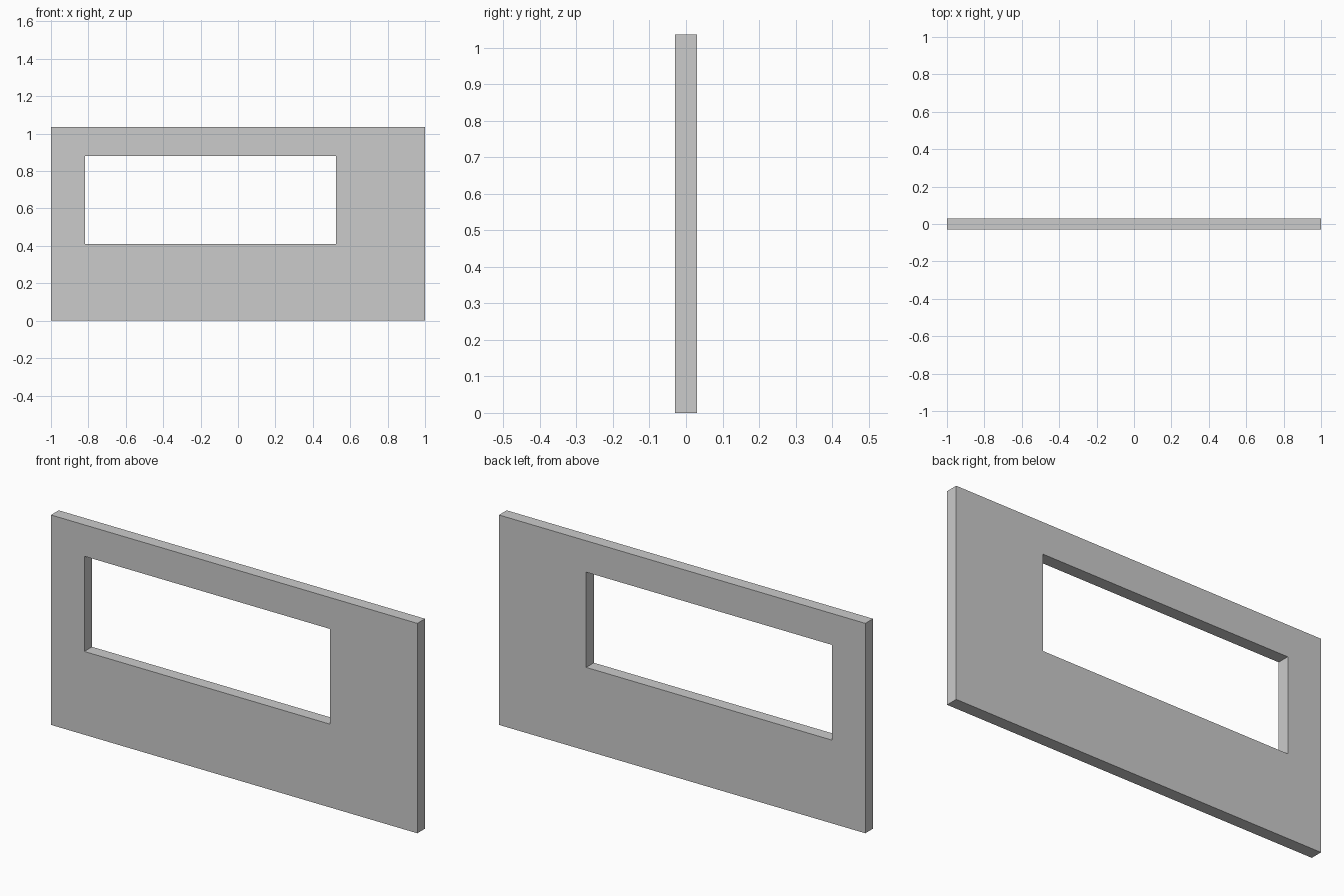
import bpy, bmesh

if "Cube" in bpy.data.objects:
    bpy.data.objects.remove(bpy.data.objects["Cube"])

HALF_DEPTH = 0.03


def rectangle(bm, x0, x1, z0, z1):
    return [bm.verts.new((x, -HALF_DEPTH, z))
            for x, z in ((x0, z0), (x1, z0), (x1, z1), (x0, z1))]


# Front face: a ring of four quads around the window opening
bm = bmesh.new()
outer = rectangle(bm, -1.0, 1.0, 0.0, 1.036)
inner = rectangle(bm, -0.818, 0.524, 0.411, 0.881)
ring = []
for i in range(4):
    j = (i + 1) % 4
    ring.append(bm.faces.new((outer[i], outer[j], inner[j], inner[i])))

# Extrude to the back, keeping the front faces so the panel is closed
result = bmesh.ops.extrude_face_region(bm, geom=ring, use_keep_orig=True)
back = [g for g in result["geom"] if isinstance(g, bmesh.types.BMVert)]
bmesh.ops.translate(bm, verts=back, vec=(0, 2 * HALF_DEPTH, 0))
bmesh.ops.recalc_face_normals(bm, faces=bm.faces)

# Wall panel object
mesh = bpy.data.meshes.new("wall_panel")
bm.to_mesh(mesh)
bm.free()
bpy.context.collection.objects.link(bpy.data.objects.new("wall_panel", mesh))
